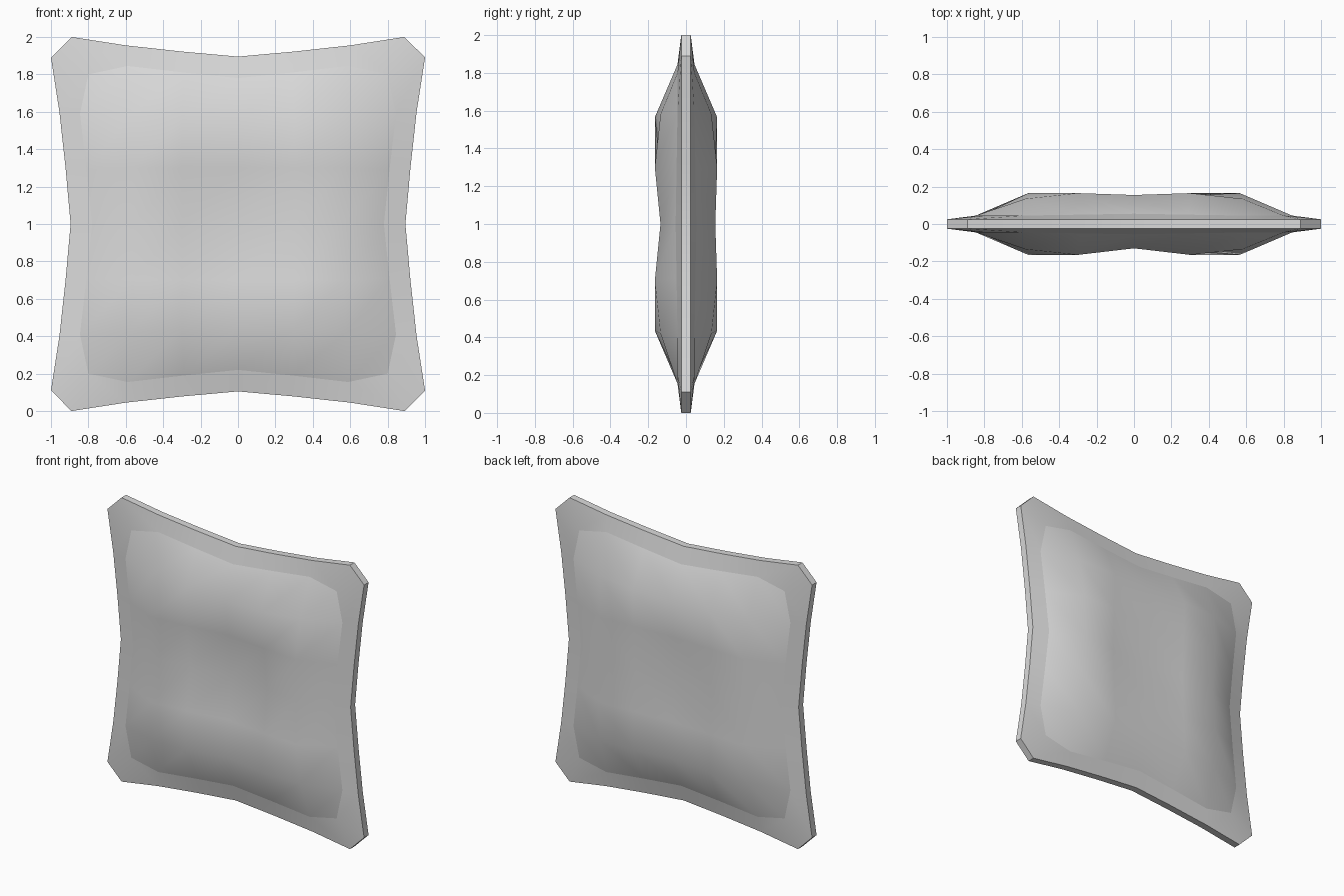
import bpy, bmesh
from math import radians
from mathutils import Vector

cube = bpy.data.objects.get("Cube")
if cube:
    bpy.data.objects.remove(cube, do_unlink=True)

fabric = bpy.data.materials.new("light_grey_fabric")
fabric.use_nodes = True
colour = (0.7, 0.7, 0.7, 1)
fabric.diffuse_color = colour
fabric.node_tree.nodes["Principled BSDF"].inputs["Base Color"].default_value = colour

# Quarter grids: ACROSS[i][j] is the distance out for column i at row j
ACROSS = [[0, 0, 0, 0], [.3, .3, .3, .29], [.55, .565, .58, .59], [.78, .81, .845, .8]]
# Puff heights from the dipped centre to the seam
FRONT = [[.08, .105, .13, .055], [.105, .14, .165, .05], [.135, .165, .135, .045], [.055, .05, .045, .045]]
BACK = [[.13, .14, .155, .055], [.14, .155, .165, .05], [.155, .165, .135, .045], [.055, .05, .045, .045]]
# Outer edge of the flange, from the middle of a side to its clipped corner
EDGE = [(.895, 0), (.922, .3), (.955, .6), (1, .89)]
RIM = .025
SIDES = ((-1, FRONT), (1, BACK))


def sign(n):
    return (n > 0) - (n < 0)


def point(i, j, side, heights):
    a, b = abs(i), abs(j)
    return Vector((sign(i) * ACROSS[a][b], side * heights[a][b], 1 + sign(j) * ACROSS[b][a]))


def edge_point(j, y):
    out, along = EDGE[abs(j)]
    return Vector((out, y, 1 + sign(j) * along))


def turn(v, quarters):
    x, z = v.x, v.z - 1
    for _ in range(quarters):
        x, z = -z, x
    return Vector((x, v.y, z + 1))


def add_face(bm, points, outward):
    face = bm.faces.new([bm.verts.new(p) for p in points])
    face.normal_update()
    if face.normal.dot(outward) < 0:
        face.normal_flip()


def finish(bm, name):
    bmesh.ops.remove_doubles(bm, verts=bm.verts[:], dist=0.0005)
    mesh = bpy.data.meshes.new(name)
    bm.to_mesh(mesh)
    bm.free()
    mesh.materials.append(fabric)
    obj = bpy.data.objects.new(name, mesh)
    bpy.context.collection.objects.link(obj)
    bpy.ops.object.select_all(action='DESELECT')
    obj.select_set(True)
    bpy.context.view_layer.objects.active = obj
    bpy.ops.object.shade_smooth_by_angle(angle=radians(40))


# Puffed front and back panels
for name, (side, heights) in zip(("front_panel", "back_panel"), SIDES):
    bm = bmesh.new()
    for i in range(-3, 3):
        for j in range(-3, 3):
            corners = [(i, j), (i + 1, j), (i + 1, j + 1), (i, j + 1)]
            add_face(bm, [point(a, b, side, heights) for a, b in corners], Vector((0, side, 0)))
    finish(bm, name)

# Flange with clipped corners and a thin flat rim
bm = bmesh.new()
for q in range(4):
    for side, heights in SIDES:
        facing = Vector((0, side, 0))
        y = side * RIM
        for j in range(-3, 3):
            quad = [point(3, j, side, heights), edge_point(j, y),
                    edge_point(j + 1, y), point(3, j + 1, side, heights)]
            add_face(bm, [turn(p, q) for p in quad], facing)
        corner = [point(3, 3, side, heights), edge_point(3, y), turn(edge_point(-3, y), 1)]
        add_face(bm, [turn(p, q) for p in corner], facing)
    outline = [edge_point(j, 0) for j in range(-3, 4)] + [turn(edge_point(-3, 0), 1)]
    for a, b in zip(outline, outline[1:]):
        a, b = turn(a, q), turn(b, q)
        lift = Vector((0, RIM, 0))
        add_face(bm, [a - lift, b - lift, b + lift, a + lift], a + b - Vector((0, 0, 2)))
finish(bm, "flange")
